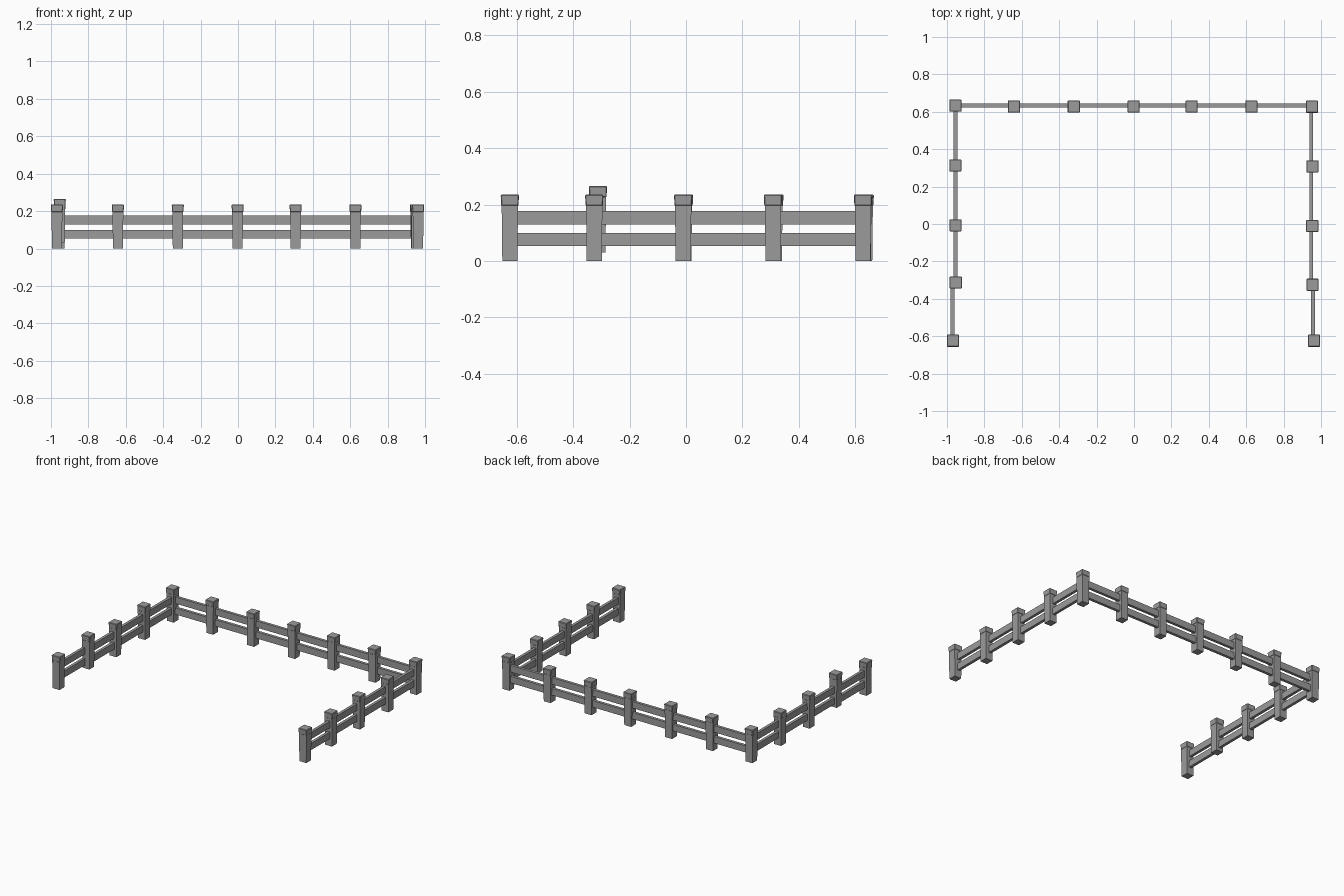
import bpy
import bmesh
from mathutils import Vector

cube = bpy.data.objects.get("Cube")
if cube:
    bpy.data.objects.remove(cube, do_unlink=True)

grey = bpy.data.materials.new("weathered grey")
grey.use_nodes = True
grey.diffuse_color = (0.33, 0.33, 0.33, 1)
grey.node_tree.nodes["Principled BSDF"].inputs["Base Color"].default_value = (0.33, 0.33, 0.33, 1)


def block(name, centre, size, taper=1.0, bevel=0.0):
    """Box whose bottom face is scaled by taper, with optional bevelled edges."""
    bm = bmesh.new()
    bmesh.ops.create_cube(bm, size=1)
    for v in bm.verts:
        k = taper if v.co.z < 0 else 1.0
        v.co = Vector((v.co.x * size[0] * k, v.co.y * size[1] * k, v.co.z * size[2]))
    if bevel:
        bmesh.ops.bevel(bm, geom=bm.edges[:], offset=bevel, segments=1, affect='EDGES')
    mesh = bpy.data.meshes.new(name)
    bm.to_mesh(mesh)
    bm.free()
    mesh.materials.append(grey)
    obj = bpy.data.objects.new(name, mesh)
    obj.location = centre
    bpy.context.collection.objects.link(obj)


def post(x, y, lift=0.0):
    block("post", (x, y, 0.1 + lift), (0.058, 0.058, 0.2), taper=0.92)
    block("post_cap", (x, y, 0.215 + lift), (0.065, 0.065, 0.04), taper=0.94, bevel=0.003)


def rails(start, end):
    """Upper and lower rail between two points along one axis."""
    a, b = Vector(start), Vector(end)
    mid = (a + b) / 2
    span = b - a
    size_x, size_y = max(abs(span.x), 0.02), max(abs(span.y), 0.02)
    for name, z in (("lower_rail", 0.076), ("upper_rail", 0.153)):
        block(name, (mid.x, mid.y, z), (size_x, size_y, 0.047))


# Left and right runs: post positions from the back corner to the open end
right_run = [(-0.955, 0.633), (-0.955, 0.313), (-0.955, -0.007), (-0.953, -0.312), (-0.968, -0.624)]
left_run = [(0.951, 0.627), (0.954, 0.308), (0.953, -0.010), (0.955, -0.325), (0.963, -0.624)]
for run, line, end_line in ((right_run, -0.954, -0.970), (left_run, 0.948, 0.957)):
    for i, (x, y) in enumerate(run):
        # One post stands slightly out of the ground
        post(x, y, 0.03 if run is right_run and i == 3 else 0.0)
    for i in range(len(run) - 1):
        x = end_line if i == len(run) - 2 else line
        rails((x, run[i][1]), (x, run[i + 1][1]))

# Back run between the corner posts
back_x = [-0.642, -0.322, -0.002, 0.308, 0.628]
for x in back_x:
    post(x, 0.628)
stops = [right_run[0][0]] + back_x + [left_run[0][0]]
for a, b in zip(stops, stops[1:]):
    rails((a, 0.633), (b, 0.633))
